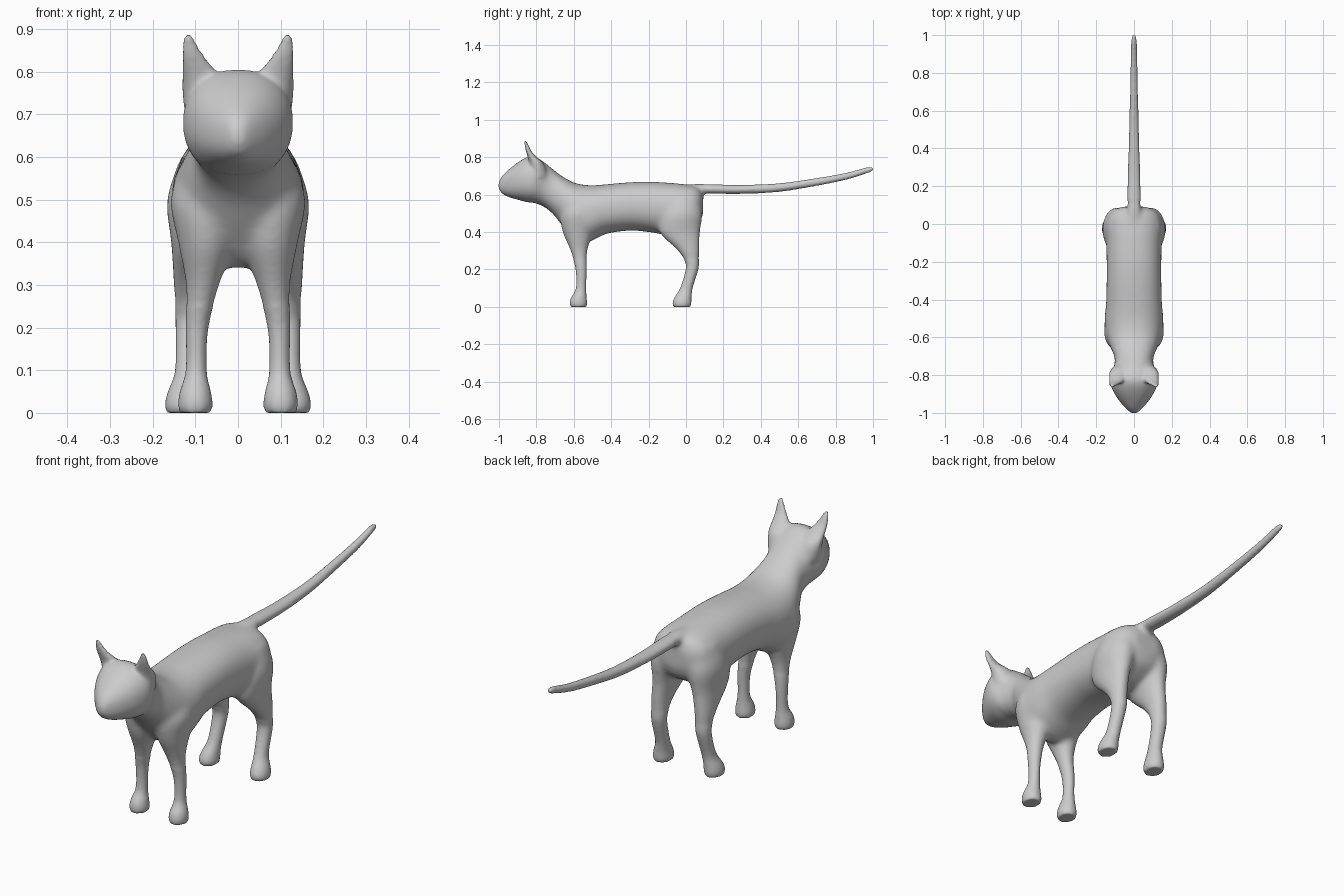
import bpy, bmesh, math
from mathutils import Vector

bm = bmesh.new()


def catmull(a, b, c, d, t):
    return [0.5 * (2 * q + (r - p) * t + (2 * p - 5 * q + 4 * r - s) * t * t
                   + (3 * q - p - 3 * r + s) * t ** 3) for p, q, r, s in zip(a, b, c, d)]


def loft(rows, axis, sides=28, power=2.0, steps=4):
    """Skin smooth rings (x, y, z, half width, half depth) strung along an axis."""
    path = []
    for i in range(len(rows) - 1):
        p = [rows[max(0, min(len(rows) - 1, i + k))] for k in (-1, 0, 1, 2)]
        path += [catmull(*p, s / steps) for s in range(steps)]
    path.append(rows[-1])
    up = Vector((0, 0, 1)) if axis == 'y' else Vector((0, 1, 0))
    rings = []
    for x, y, z, ra, rb in path:
        ring = []
        for k in range(sides):
            a = 2 * math.pi * k / sides
            c, s = math.cos(a), math.sin(a)
            u = math.copysign(abs(c) ** (2 / power), c) * max(ra, 0.002)
            v = math.copysign(abs(s) ** (2 / power), s) * max(rb, 0.002)
            ring.append(bm.verts.new(Vector((x + u, y, z)) + up * v))
        rings.append(ring)
    for r0, r1 in zip(rings, rings[1:]):
        for k in range(sides):
            j = (k + 1) % sides
            bm.faces.new((r0[k], r0[j], r1[j], r1[k]))
    bm.faces.new(rings[0])
    bm.faces.new(rings[-1])


# Head, neck and torso: y, top, bottom, half width
torso = [(-1.002, .665, .635, .012), (-.985, .697, .608, .034), (-.95, .732, .588, .067),
         (-.90, .772, .573, .102), (-.85, .800, .560, .124), (-.81, .803, .555, .128),
         (-.76, .775, .535, .108), (-.71, .735, .495, .102), (-.66, .697, .432, .122),
         (-.60, .665, .365, .145), (-.55, .653, .338, .155), (-.49, .650, .360, .155),
         (-.42, .656, .392, .148), (-.30, .666, .408, .145), (-.20, .669, .400, .145),
         (-.10, .664, .385, .147), (-.02, .657, .395, .150), (.04, .648, .425, .138),
         (.075, .630, .455, .105), (.092, .595, .500, .06)]
loft([(0, y, (t + b) / 2, w, (t - b) / 2) for y, t, b, w in torso], 'y', 40, 2.25)

# Tail
loft([(0, -.04, .625, .03, .025), (.0, .06, .632, .038, .027), (0, .15, .630, .036, .025),
      (0, .30, .628, .032, .024), (0, .50, .638, .026, .023), (0, .70, .668, .021, .021),
      (0, .86, .699, .018, .019), (0, .96, .728, .015, .017), (0, .99, .735, .012, .013),
      (0, 1.003, .738, .006, .006)], 'y', 20)

# Paired legs and ears
front_leg = [(.100, -.575, 0, .037, .043), (.100, -.575, .02, .041, .047),
             (.100, -.573, .05, .037, .042), (.098, -.561, .10, .025, .028),
             (.096, -.561, .20, .027, .030), (.083, -.572, .30, .040, .046),
             (.075, -.578, .40, .066, .082), (.078, -.575, .50, .081, .098),
             (.070, -.560, .59, .060, .075)]
hind_leg = [(.130, -.022, 0, .038, .046), (.130, -.022, .02, .042, .051),
            (.127, -.016, .05, .038, .046), (.118, .002, .10, .030, .034),
            (.114, .032, .20, .033, .034), (.112, .030, .25, .036, .040),
            (.110, .010, .31, .042, .064), (.100, -.034, .40, .057, .110),
            (.088, -.028, .50, .079, .116), (.075, -.020, .60, .060, .085)]
ear = [(.080, -.785, .69, .044, .045), (.084, -.797, .76, .047, .042),
       (.091, -.822, .80, .040, .025), (.103, -.840, .83, .029, .015),
       (.112, -.851, .86, .019, .011), (.117, -.860, .89, .008, .006)]
for side in (1, -1):
    for part in (front_leg, hind_leg, ear):
        loft([(side * r[0], *r[1:]) for r in part], 'z', 24)

bmesh.ops.recalc_face_normals(bm, faces=bm.faces)
mesh = bpy.data.meshes.new("cat_body")
bm.to_mesh(mesh)
bm.free()
cat = bpy.data.objects.new("cat_body", mesh)
bpy.context.collection.objects.link(cat)
bpy.context.view_layer.objects.active = cat
cat.select_set(True)

# Fuse all parts into one skin
fuse = cat.modifiers.new("fuse", 'REMESH')
fuse.mode = 'VOXEL'
fuse.voxel_size = 0.0075
bpy.ops.object.modifier_apply(modifier=fuse.name)

# Blend joints strongly on the trunk, lightly on thin parts
trunk = cat.vertex_groups.new(name="trunk")
trunk.add([v.index for v in cat.data.vertices
           if -.78 < v.co.y < .13 and v.co.z > .25], 1.0, 'REPLACE')
for name, count, group in (("blend", 30, "trunk"), ("soften", 5, "")):
    mod = cat.modifiers.new(name, 'SMOOTH')
    mod.factor = 0.5
    mod.iterations = count
    mod.vertex_group = group
    bpy.ops.object.modifier_apply(modifier=mod.name)
bpy.ops.object.shade_smooth_by_angle(angle=math.radians(50))
